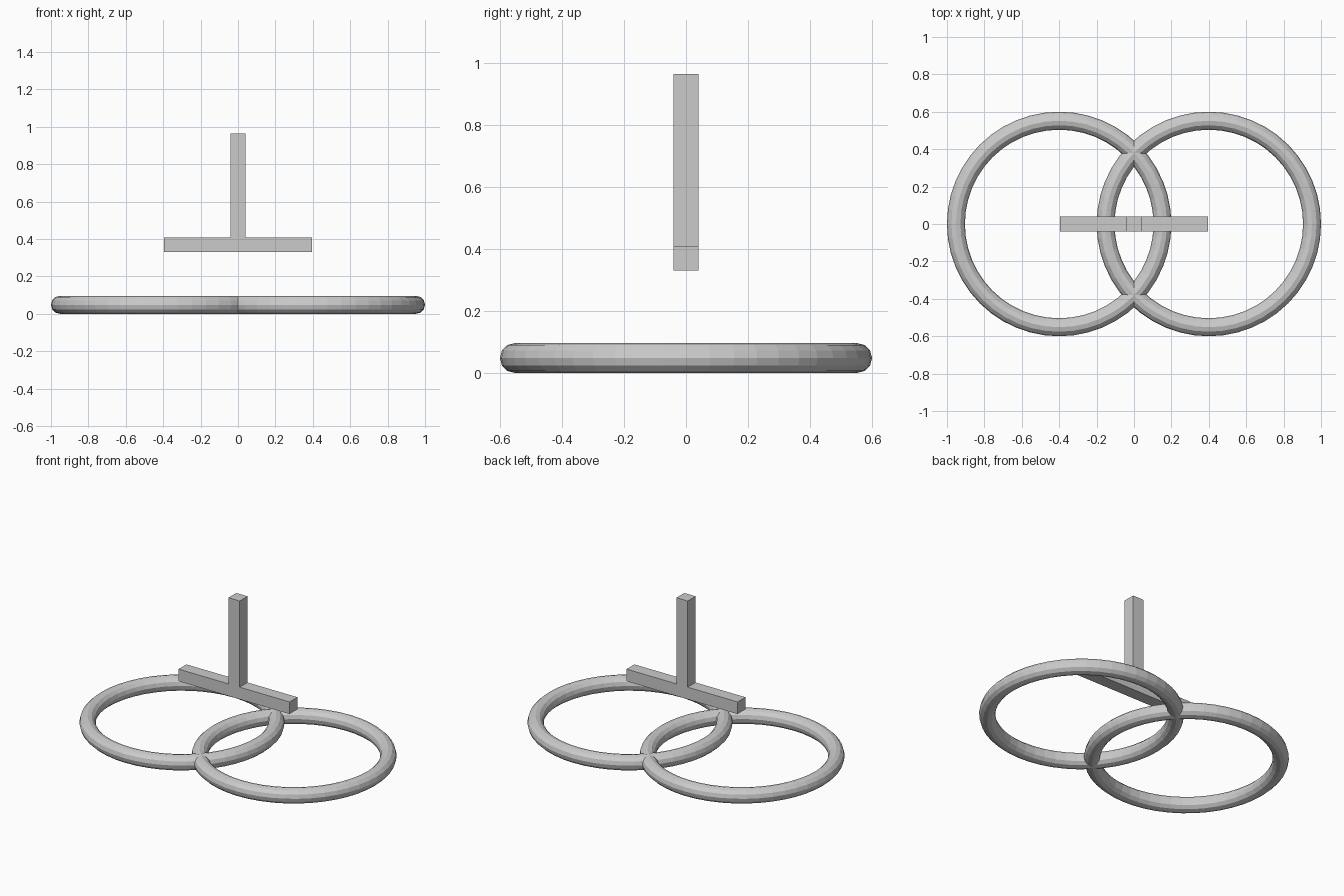
import bpy, bmesh, math

if "Cube" in bpy.data.objects:
    bpy.data.objects.remove(bpy.data.objects["Cube"])

TUBE = 0.048
RING_R = 0.6 - TUBE


def ring(name, x):
    bpy.ops.mesh.primitive_torus_add(
        major_segments=48, minor_segments=12,
        major_radius=RING_R, minor_radius=TUBE, location=(x, 0, TUBE))
    bpy.context.object.name = name


# Two overlapping flat rings
ring("left_ring", -0.4)
ring("right_ring", 0.4)

# Upside-down T: one profile extruded front to back
profile = [(-0.396, 0.33), (0.396, 0.33), (0.396, 0.408), (0.04, 0.408),
           (0.04, 0.964), (-0.04, 0.964), (-0.04, 0.408), (-0.396, 0.408)]
bm = bmesh.new()
face = bm.faces.new([bm.verts.new((x, -0.04, z)) for x, z in profile])
ext = bmesh.ops.extrude_face_region(bm, geom=[face], use_keep_orig=True)
bmesh.ops.translate(bm, vec=(0, 0.08, 0),
                    verts=[g for g in ext["geom"] if isinstance(g, bmesh.types.BMVert)])
bmesh.ops.recalc_face_normals(bm, faces=bm.faces)
mesh = bpy.data.meshes.new("crossbar_post")
bm.to_mesh(mesh)
bm.free()
bpy.context.collection.objects.link(bpy.data.objects.new("crossbar_post", mesh))
